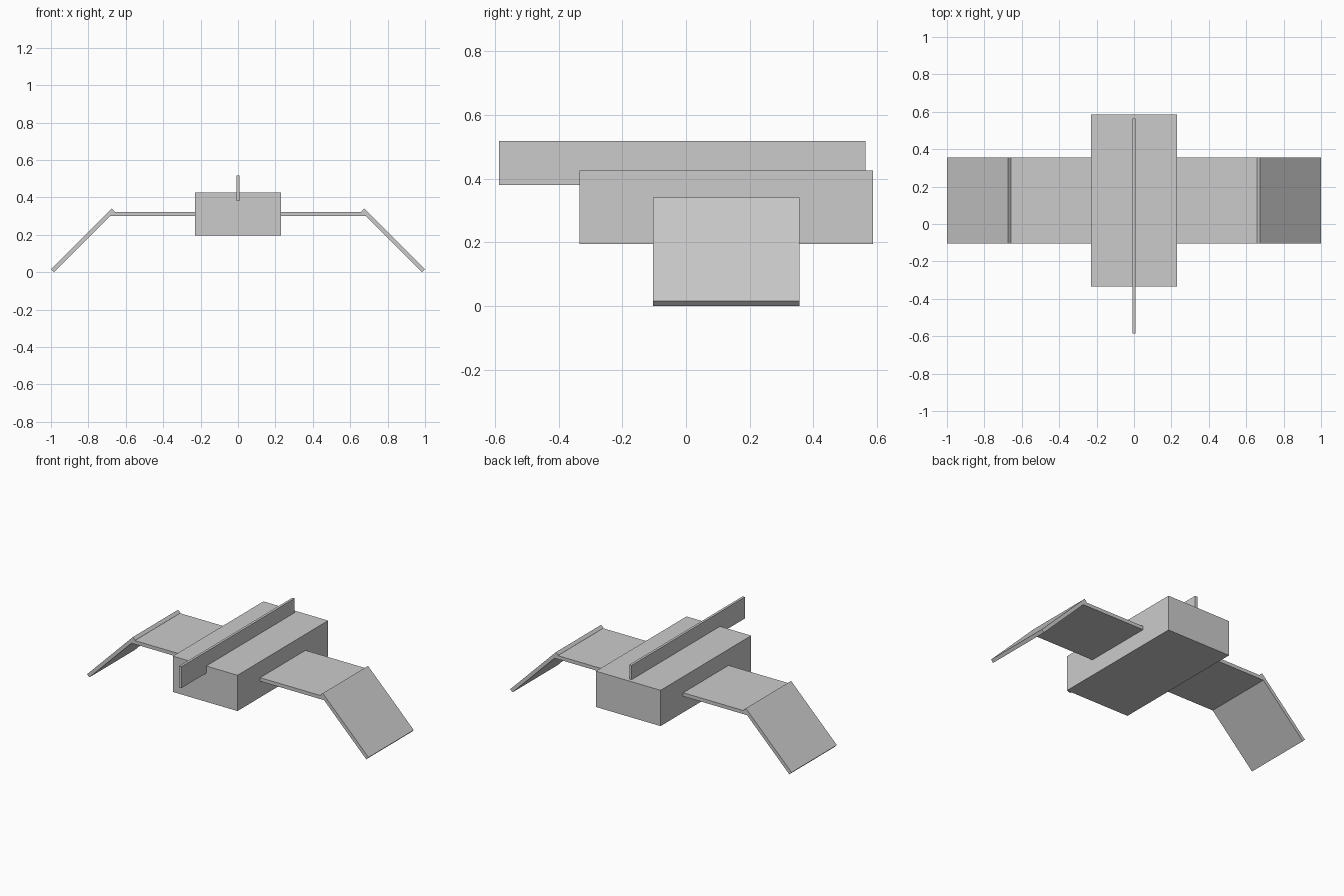
import bpy
from math import radians

if "Cube" in bpy.data.objects:
    bpy.data.objects.remove(bpy.data.objects["Cube"])


def box(name, centre, size, tilt=0):
    """Box of the given full size, tilted about the y axis (degrees)."""
    bpy.ops.mesh.primitive_cube_add(size=1, location=centre)
    ob = bpy.context.object
    ob.name = name
    ob.scale = size
    bpy.ops.object.transform_apply(location=False, rotation=False, scale=True)
    ob.rotation_euler.y = radians(tilt)
    return ob


MID_Y = 0.1265    # middle of body and wings
THICK = 0.023     # panel thickness

# Central body
box("body", (0, MID_Y, 0.311), (0.46, 0.92, 0.23))

# Thin upright fin sunk into the body top, overhanging the front
box("top_fin", (0, -0.0115, 0.449), (0.016, 1.15, 0.138))

# Flat wing and drooping 45 degree panel on each side
for side, s in (("left", -1), ("right", 1)):
    box(side + "_wing", (s * 0.46, MID_Y, 0.311), (0.46, 0.46, THICK))
    box(side + "_wing_tip", (s * 0.8293, MID_Y, 0.1707), (0.46, 0.46, THICK), s * 45)
